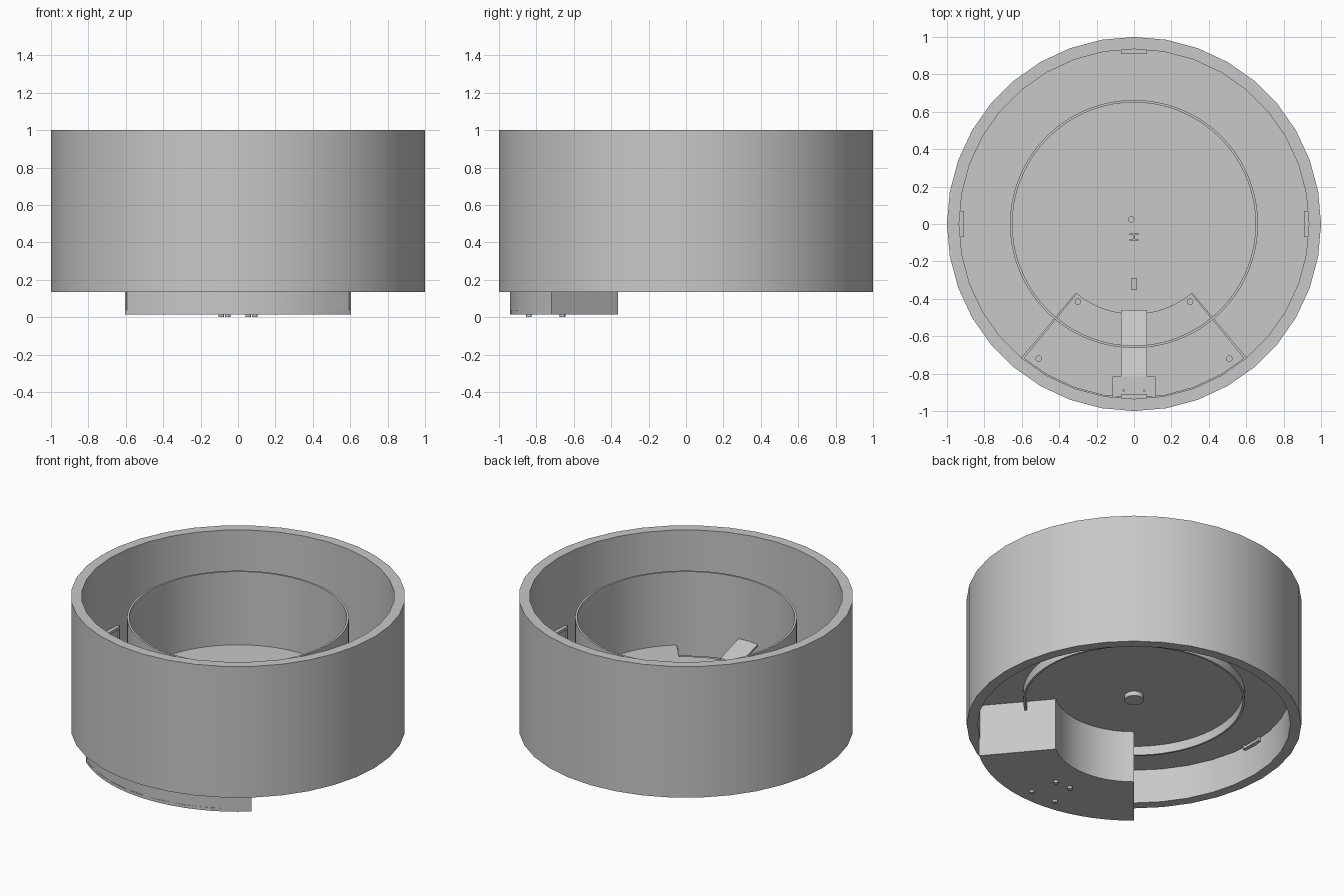
import bpy
import bmesh
from math import radians, cos, sin, atan2
from mathutils import Matrix

cube = bpy.data.objects.get("Cube")
if cube:
    bpy.data.objects.remove(cube)

grey = bpy.data.materials.new("light_grey_plastic")
grey.use_nodes = True
grey.diffuse_color = (0.58, 0.58, 0.58, 1)
grey.node_tree.nodes["Principled BSDF"].inputs["Base Color"].default_value = grey.diffuse_color

FLOOR_LOW, FLOOR_TOP = 0.36, 0.375
FRONT = -90
HALF = 40          # half angle of the front compartment


def finish(name, bm):
    bmesh.ops.recalc_face_normals(bm, faces=bm.faces)
    mesh = bpy.data.meshes.new(name)
    bm.to_mesh(mesh)
    bm.free()
    mesh.materials.append(grey)
    obj = bpy.data.objects.new(name, mesh)
    bpy.context.collection.objects.link(obj)
    bpy.ops.object.select_all(action="DESELECT")
    obj.select_set(True)
    bpy.context.view_layer.objects.active = obj
    bpy.ops.object.shade_smooth_by_angle(angle=radians(30))
    return obj


def ring(name, r_in, r_out, z0, z1, start=0, sweep=360, steps=36):
    """Rectangular section swept round z, closed or as a capped sector."""
    bm = bmesh.new()
    closed = sweep == 360
    loops = []
    for i in range(steps if closed else steps + 1):
        a = radians(start + sweep * i / steps)
        loops.append([bm.verts.new((r * cos(a), r * sin(a), z))
                      for r, z in ((r_in, z0), (r_out, z0), (r_out, z1), (r_in, z1))])
    pairs = list(zip(loops, loops[1:]))
    if closed:
        pairs.append((loops[-1], loops[0]))
    for a, b in pairs:
        for k in range(4):
            n = (k + 1) % 4
            bm.faces.new((a[k], a[n], b[n], b[k]))
    if not closed:
        bm.faces.new(loops[0])
        bm.faces.new(loops[-1])
    return finish(name, bm)


def cylinder(name, x, y, r, z0, z1, sides=20):
    bm = bmesh.new()
    bmesh.ops.create_cone(bm, cap_ends=True, segments=sides, radius1=r, radius2=r,
                          depth=z1 - z0, matrix=Matrix.Translation((x, y, (z0 + z1) / 2)))
    return finish(name, bm)


def box(name, centre, size, turn=0):
    bm = bmesh.new()
    place = Matrix.Translation(centre) @ Matrix.Rotation(turn, 4, "Z") @ Matrix.Diagonal((*size, 1))
    bmesh.ops.create_cube(bm, size=1, matrix=place)
    return finish(name, bm)


# Outer shell and inner tube
ring("outer_shell", 0.935, 1, 0.135, 1)
ring("inner_tube", 0.65, 0.663, 0.30, 0.858, steps=72)

# Floor: a central disc, and an annulus left open over the compartment
cylinder("floor_disc", 0, 0, 0.476, FLOOR_LOW, FLOOR_TOP, 72)
ring("floor_annulus", 0.475, 0.94, FLOOR_LOW, FLOOR_TOP, FRONT + HALF, 360 - 2 * HALF, 28)

# Front compartment: open-topped tray
start, sweep = FRONT - HALF, 2 * HALF
ring("tray_base", 0.475, 0.94, 0.015, 0.035, start, sweep, 16)
ring("tray_inner_wall", 0.475, 0.483, 0.03, FLOOR_TOP, start, sweep, 16)
ring("tray_outer_wall", 0.928, 0.94, 0.03, FLOOR_LOW, start, sweep, 8)
ring("tray_left_wall", 0.475, 0.94, 0.03, FLOOR_LOW, FRONT + HALF - 0.7, 0.7, 1)
ring("tray_right_wall", 0.475, 0.94, 0.03, FLOOR_LOW, FRONT - HALF, 0.7, 1)

# Screw posts and feet
for side, s in (("left", 1), ("right", -1)):
    cylinder(side + "_rear_post", s * 0.30, -0.415, 0.017, 0.03, 0.07)
    cylinder(side + "_front_post", s * 0.51, -0.72, 0.017, 0.03, 0.07)
    cylinder(side + "_rear_foot", s * 0.055, -0.66, 0.015, 0, 0.02)
    cylinder(side + "_front_foot", s * 0.09, -0.84, 0.015, 0, 0.02)
    cylinder(side + "_clip_pin", s * 0.055, -0.89, 0.006, 0.5, 0.54, 8)

# Ramp rising from the floor edge through the tube to the front clip
bm = bmesh.new()
section = [(-0.46, 0.38), (-0.46, 0.395), (-0.815, 0.505), (-0.815, 0.49)]
ends = [[bm.verts.new((x, y, z)) for y, z in section] for x in (-0.07, 0.07)]
for end in ends:
    bm.faces.new(end)
for k in range(4):
    n = (k + 1) % 4
    bm.faces.new((ends[0][k], ends[0][n], ends[1][n], ends[1][k]))
finish("cable_ramp", bm)
box("ramp_head", (0, -0.87, 0.495), (0.23, 0.11, 0.02))

# Four wall clips, each a plate with a raised frame
for name, x, y in (("left", 1, 0), ("back", 0, 1), ("right", -1, 0), ("front", 0, -1)):
    turn = atan2(y, x)
    box(name + "_clip", (x * 0.927, y * 0.927, 0.432), (0.016, 0.14, 0.20), turn)
    for z in (0.341, 0.523):
        box(name + "_clip_rail", (x * 0.917, y * 0.917, z), (0.016, 0.14, 0.018), turn)
    for t in (-0.063, 0.063):
        box(name + "_clip_post", (x * 0.917 - y * t, y * 0.917 + x * t, 0.432),
            (0.016, 0.014, 0.18), turn)

# Small fittings on the floor
cylinder("floor_stud", -0.015, 0.025, 0.017, FLOOR_TOP - 0.005, FLOOR_TOP + 0.015)
cylinder("underside_boss", -0.03, -0.035, 0.058, FLOOR_LOW - 0.03, FLOOR_LOW + 0.005, 24)
for y in (-0.055, -0.085):
    box("floor_contact", (0, y, FLOOR_TOP + 0.004), (0.05, 0.01, 0.012))
box("contact_bridge", (0, -0.07, FLOOR_TOP + 0.004), (0.01, 0.04, 0.01))
box("floor_switch", (0, -0.32, FLOOR_TOP + 0.006), (0.032, 0.065, 0.016))
box("tube_fin", (0.432, -0.523, 0.33), (0.035, 0.008, 0.07), radians(FRONT + HALF))
